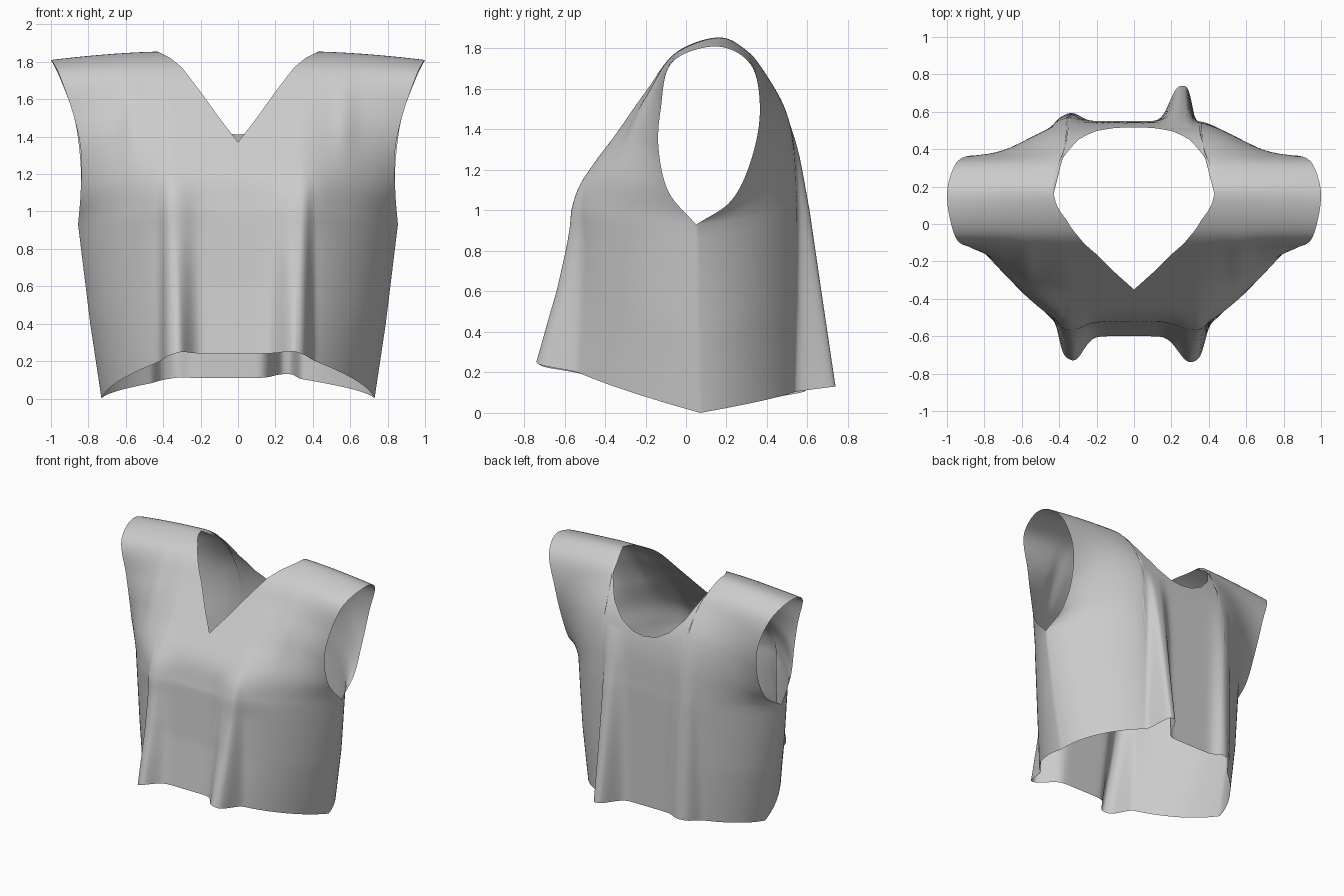
import bpy, bmesh
from math import exp

if "Cube" in bpy.data.objects:
    bpy.data.objects.remove(bpy.data.objects["Cube"])

# Paths running from front hem, over the shoulder, down to the back hem
# mid path (y, z): the flat middle of the garment
MID = [(-.60, .24), (-.55, .60), (-.52, 1.0), (-.465, 1.2), (-.33, 1.4), (-.19, 1.6), (-.05, 1.78),
       (.16, 1.855),
       (.30, 1.79), (.39, 1.68), (.49, 1.5), (.535, 1.3), (.55, 1.0), (.55, .5), (.55, .11)]
# side path (x, y, z): side seam up to the underarm, then around the armhole
SIDE = [(.73, .07, .0), (.79, .06, .40), (.855, .05, .93), (.842, -.085, 1.09), (.838, -.135, 1.3),
        (.875, -.125, 1.5), (.955, -.07, 1.73),
        (1.0, .15, 1.81),
        (.955, .32, 1.72), (.875, .365, 1.5), (.842, .325, 1.26), (.842, .225, 1.05), (.855, .05, .93),
        (.79, .06, .40), (.73, .07, .0)]
# necklines (x, z)
FRONT_NECK = [(0, 1.37), (.1, 1.50), (.2, 1.64), (.3, 1.77), (.36, 1.82), (.43, 1.855)]
BACK_NECK = [(0, 1.41), (.1, 1.425), (.2, 1.48), (.3, 1.585), (.4, 1.77), (.43, 1.855)]
# drape folds: (crest x, inner width, outer width, depth)
FRONT_FOLDS = [(-.345, .09, .06, .14), (.315, .10, .07, .14)]
BACK_FOLDS = [(-.37, .09, .07, .06), (.255, .08, .06, .19)]
NECK_U = .43
STEPS = 56


def path(pts, s):
    i = min(int(s), 13)
    t = s - i
    b, c = pts[i], pts[i + 1]
    if i < 2 or i > 11:                      # straight along the side seams
        return [p + (q - p) * t for p, q in zip(b, c)]
    a, d = pts[i - 1], pts[i + 2]
    if i == 2:                               # turn the corner at the underarm
        a = [2 * p - q for p, q in zip(b, c)]
    if i == 11:
        d = [2 * q - p for p, q in zip(b, c)]
    return [.5 * (2 * q + (r - p) * t + (2 * p - 5 * q + 4 * r - e) * t * t
                  + (3 * q - p - 3 * r + e) * t ** 3) for p, q, r, e in zip(a, b, c, d)]


def lerp_table(tab, x):
    for (x0, z0), (x1, z1) in zip(tab, tab[1:]):
        if x <= x1:
            return z0 + (z1 - z0) * (x - x0) / (x1 - x0)
    return tab[-1][1]


def point(u, s):
    a = abs(u)
    sx, sy, sz = path(SIDE, s)
    my, mz = path(MID, s)
    t = max(0, (a - .4) / .6)
    w = t ** 1.6
    low = max(0, min(1, (4 - min(s, 14 - s)) / 3))   # rounder sides low down
    x = sx * (a + .6 * t * t * (1 - t) * .75 * low)
    wz = w + (t ** 1.25 - w) * low
    return (x if u > 0 else -x), my + (sy - my) * w, mz + (sz - mz) * wz


def drape(x, y, z, back):
    folds = BACK_FOLDS if back else FRONT_FOLDS
    amp = max(0, (1.42 - z) / 1.32 if back else (1.2 - z) / .95)
    for c, wi, wo, depth in folds:
        if x * c > 0 or abs(x) < .02:
            d = abs(x) - abs(c)
            g = depth * amp * exp(-(d / wo) ** 4 if d > 0 else -(abs(d) / wi) ** 2.4)
            y += g if back else -g
            z += g * .12 * max(0, 1 - z)
    if not back:                             # soft bust and shoulder ridges
        y -= .025 * exp(-((abs(x) - .36) / .14) ** 2 - ((z - 1.08) / .14) ** 2)
        y -= .015 * exp(-((abs(x) - .57) / .06) ** 2 - ((z - 1.5) / .2) ** 2)
    return x, y, z


def panel(bm, back):
    neck = BACK_NECK if back else FRONT_NECK
    cols = []
    for i in range(-100, 101):
        u = i / 100
        top = 7.0
        if abs(u) < NECK_U - 1e-6:           # trim the column at the neckline
            lo, hi = 2.0, 7.0
            for _ in range(30):
                top = (lo + hi) / 2
                x, y, z = point(u, 14 - top if back else top)
                if z < lerp_table(neck, abs(x)):
                    lo = top
                else:
                    hi = top
        col = []
        for k in range(STEPS + 1):
            s = top * k / STEPS
            p = point(u, 14 - s if back else s)
            col.append(bm.verts.new(drape(*p, back)))
        cols.append(col)
    for a, b in zip(cols, cols[1:]):
        for k in range(STEPS):
            q = [a[k], b[k], b[k + 1], a[k + 1]]
            bm.faces.new(q[::-1] if back else q)


# Sleeveless V-neck top: front and back panels sewn at shoulders and sides
bm = bmesh.new()
panel(bm, False)
panel(bm, True)
bmesh.ops.remove_doubles(bm, verts=bm.verts, dist=.0008)
for f in bm.faces:
    f.smooth = True
me = bpy.data.meshes.new("sleeveless_top")
bm.to_mesh(me)
bm.free()
bpy.context.collection.objects.link(bpy.data.objects.new("sleeveless_top", me))
